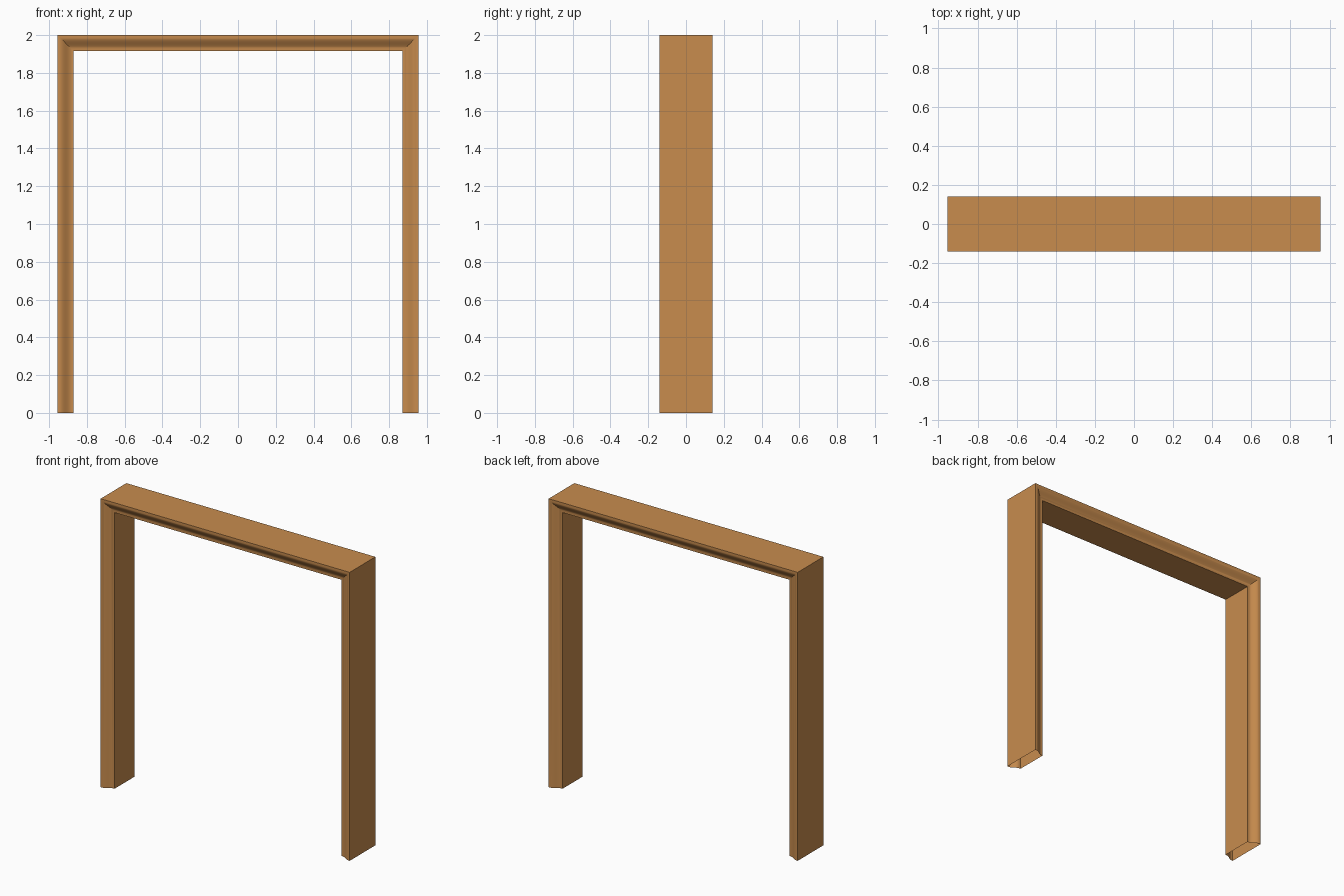
import bpy
import bmesh
import math

cube = bpy.data.objects.get("Cube")
if cube:
    bpy.data.objects.remove(cube, do_unlink=True)

HALF_WIDTH = 0.955    # outer half width of the frame
HEIGHT = 2.0
HALF_DEPTH = 0.141    # half depth along the outer edge
CASING = 0.085        # visible width of each member
RECESS = 0.03         # how far the moulding steps back at the inner edge
STEPS = 14

# Timber material
wood = bpy.data.materials.new("warm wood")
wood.use_nodes = True
colour = (0.578, 0.262, 0.076, 1.0)
wood.diffuse_color = colour
wood.node_tree.nodes["Principled BSDF"].inputs["Base Color"].default_value = colour


def ogee(t):
    """S-shaped moulding: flat at both edges, steep in the middle."""
    u = min(max((t - 0.12) / 0.76, 0), 1)
    return RECESS * u * u * (3 - 2 * u)


# Cross-section as (inset from the outer edge, y), front face then back face
front = [(CASING * i / STEPS, ogee(i / STEPS) - HALF_DEPTH) for i in range(STEPS + 1)]
profile = front + [(inset, -y) for inset, y in reversed(front)]


def section(side, z_top):
    """One copy of the cross-section; mitred when it sits at the top."""
    return [(side * (HALF_WIDTH - d), y, HEIGHT - d if z_top else 0) for d, y in profile]


# Sweep the hollow moulding up one leg, across the head and down the other
bm = bmesh.new()
rings = [[bm.verts.new(co) for co in section(side, top)]
         for side, top in ((1, False), (1, True), (-1, True), (-1, False))]
n = len(profile)
for a, b in zip(rings, rings[1:]):
    for i in range(n):
        j = (i + 1) % n
        bm.faces.new((a[i], a[j], b[j], b[i]))

# Make every face point outward
bmesh.ops.recalc_face_normals(bm, faces=bm.faces)
top_face = max(bm.faces, key=lambda f: f.calc_center_median().z)
if top_face.normal.z < 0:
    bmesh.ops.reverse_faces(bm, faces=bm.faces)

mesh = bpy.data.meshes.new("door_frame")
bm.to_mesh(mesh)
bm.free()
mesh.materials.append(wood)
frame = bpy.data.objects.new("door_frame", mesh)
bpy.context.collection.objects.link(frame)

# Smooth moulding, sharp mitres and corners
bpy.ops.object.select_all(action="DESELECT")
frame.select_set(True)
bpy.context.view_layer.objects.active = frame
bpy.ops.object.shade_smooth_by_angle(angle=math.radians(25))
